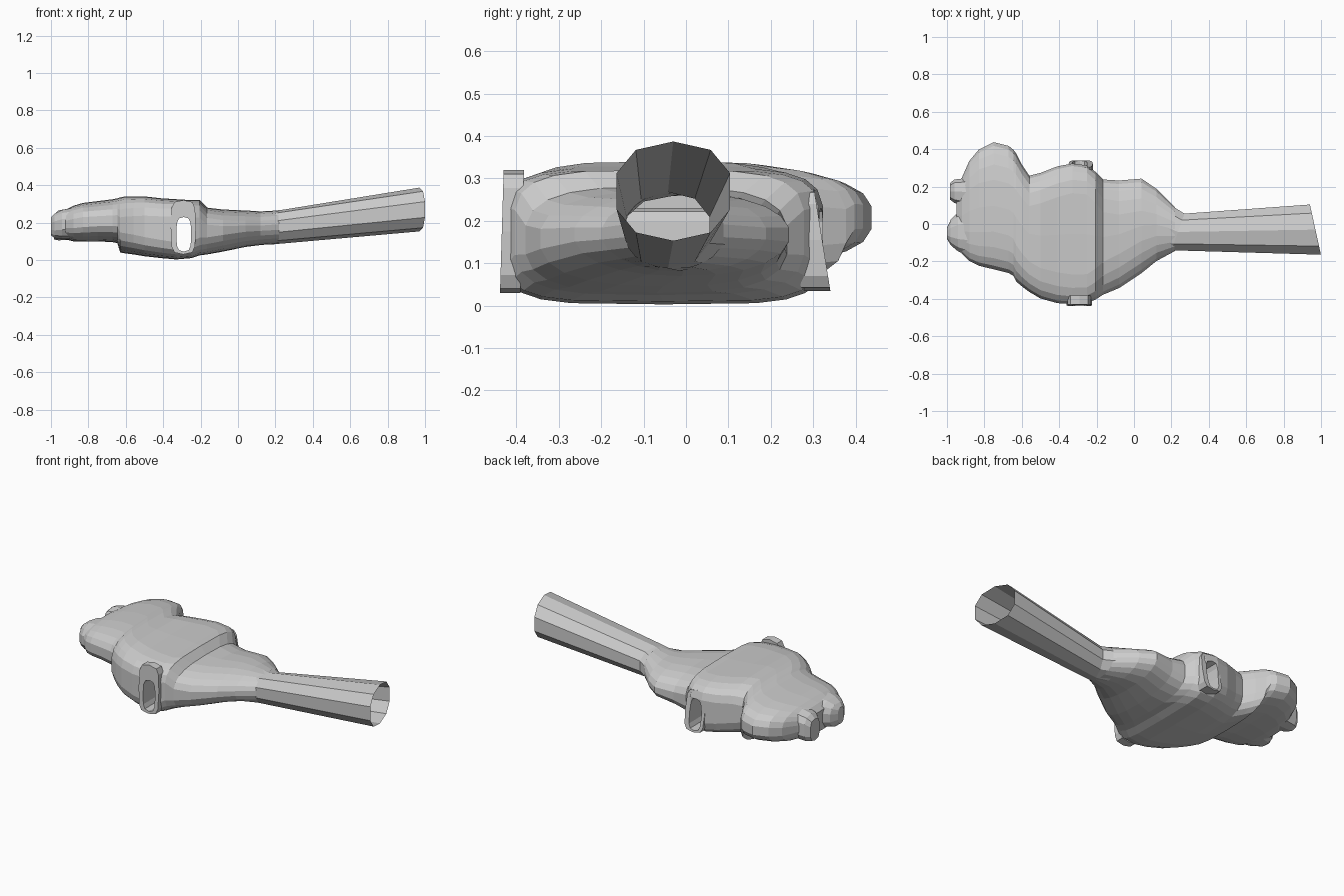
import bpy, bmesh
from math import cos, sin, pi

if "Cube" in bpy.data.objects:
    bpy.data.objects.remove(bpy.data.objects["Cube"])


def mesh_object(name, rings, cap_start=True, cap_end=True, close=False):
    """Skin a list of equal-length point rings into a flat-shaded object."""
    bm = bmesh.new()
    vs = [[bm.verts.new(p) for p in r] for r in rings]
    n = len(rings[0])
    pairs = list(zip(vs, vs[1:])) + ([(vs[-1], vs[0])] if close else [])
    for a, b in pairs:
        for i in range(n):
            j = (i + 1) % n
            bm.faces.new((a[i], a[j], b[j], b[i]))
    if cap_start:
        bm.faces.new(vs[0][::-1])
    if cap_end:
        bm.faces.new(vs[-1])
    bmesh.ops.recalc_face_normals(bm, faces=bm.faces)
    me = bpy.data.meshes.new(name)
    bm.to_mesh(me)
    bm.free()
    ob = bpy.data.objects.new(name, me)
    bpy.context.collection.objects.link(ob)
    return ob


def squircle(a0, a1, b0, b1, power, sides, turn=0.0):
    """Rounded-box outline between a0..a1 and b0..b1."""
    pts = []
    for i in range(sides):
        t = 2 * pi * i / sides + turn
        c, s = cos(t), sin(t)
        u = abs(c) ** (2 / power) * (1 if c > 0 else -1)
        v = abs(s) ** (2 / power) * (1 if s > 0 else -1)
        pts.append(((a0 + a1) / 2 + u * (a1 - a0) / 2,
                    (b0 + b1) / 2 + v * (b1 - b0) / 2))
    return pts


def section(x, y0, y1, z0, z1, power, sides=22, slant=0.0):
    pts = squircle(y0, y1, z0, z1, power, sides, pi / sides)
    mid = (y0 + y1) / 2
    return [(x + slant * (y - mid), y, z) for y, z in pts]


# Lumpy body: x, y range, z range, squareness
body_sections = [
    (-0.95, -0.10, 0.20, 0.12, 0.24, 2.6),
    (-0.92, -0.16, 0.25, 0.11, 0.27, 2.8),
    (-0.88, -0.20, 0.34, 0.10, 0.29, 2.9),
    (-0.83, -0.225, 0.40, 0.10, 0.305, 2.9),
    (-0.75, -0.245, 0.44, 0.10, 0.315, 2.8),
    (-0.67, -0.265, 0.42, 0.095, 0.325, 2.8),
    (-0.645, -0.28, 0.40, 0.09, 0.33, 2.8),
    (-0.63, -0.31, 0.38, 0.04, 0.335, 3.0),
    (-0.60, -0.335, 0.32, 0.035, 0.34, 3.2),
    (-0.56, -0.365, 0.26, 0.03, 0.34, 3.4),
    (-0.50, -0.40, 0.275, 0.02, 0.34, 3.8),
    (-0.41, -0.425, 0.31, 0.01, 0.33, 4.2),
    (-0.33, -0.43, 0.325, 0.003, 0.325, 4.6),
    (-0.25, -0.425, 0.315, 0.01, 0.32, 4.6),
    (-0.205, -0.405, 0.28, 0.025, 0.32, 3.8),
    (-0.165, -0.38, 0.24, 0.03, 0.28, 3.0),
    (-0.08, -0.345, 0.235, 0.045, 0.27, 2.5),
    (0.04, -0.265, 0.245, 0.07, 0.265, 2.2),
    (0.12, -0.20, 0.19, 0.08, 0.26, 2.1),
    (0.22, -0.145, 0.09, 0.088, 0.265, 2.2),
]
body = mesh_object("lumpy_body", [section(*s) for s in body_sections])

# Tunnel through the body from front to back
hole = squircle(-0.33, -0.25, 0.045, 0.23, 3.2, 12)
cutter = mesh_object("tunnel_cutter", [[(x, y, z) for x, z in hole] for y in (-0.6, 0.6)])
cutter.hide_render = True
cut = body.modifiers.new("tunnel", 'BOOLEAN')
cut.operation = 'DIFFERENCE'
cut.solver = 'EXACT'
cut.object = cutter
bpy.context.view_layer.objects.active = body
bpy.ops.object.modifier_apply(modifier=cut.name)
bpy.data.objects.remove(cutter)

# Open the neck end so the tube looks into the body
bm = bmesh.new()
bm.from_mesh(body.data)
ends = [f for f in bm.faces if all(v.co.x > 0.215 for v in f.verts)]
bmesh.ops.delete(bm, geom=ends, context='FACES')
bm.to_mesh(body.data)
bm.free()


# Raised rims around both tunnel mouths, leaning inward toward the top
def rim(name, inner, outer, lean, frame):
    def ring(y, outline):
        return [(x, y - lean * (z - 0.05), z) for x, z in outline]
    mesh_object(name, [ring(inner, frame), ring(outer, frame),
                       ring(outer, hole), ring(inner, hole)],
                cap_start=False, cap_end=False, close=True)


rim("front_rim", -0.39, -0.438, -0.03, squircle(-0.36, -0.225, 0.03, 0.32, 4, 12))
rim("back_rim", 0.27, 0.338, 0.16, squircle(-0.35, -0.22, 0.035, 0.275, 4, 12))

# End lumps beyond the rounded lobe
mesh_object("end_lump", [
    section(-0.86, -0.18, 0.10, 0.11, 0.285, 2.6, 12),
    section(-0.94, -0.15, 0.065, 0.11, 0.27, 2.6, 12),
    section(-0.98, -0.115, 0.025, 0.115, 0.25, 2.6, 12),
    section(-1.00, -0.08, -0.02, 0.13, 0.23, 2.6, 12)])
mesh_object("end_block", [
    section(-0.88, 0.09, 0.25, 0.11, 0.28, 3, 10),
    section(-0.96, 0.11, 0.24, 0.105, 0.265, 3, 10),
    section(-0.985, 0.13, 0.22, 0.11, 0.24, 3, 10)])

# Long open tube, widening and rising to a slanted mouth
mesh_object("open_tube", [
    section(0.17, -0.155, 0.125, 0.082, 0.262, 2.1, 10),
    section(0.235, -0.145, 0.06, 0.088, 0.268, 2.2, 10, 0.35),
    section(0.97, -0.17, 0.11, 0.153, 0.387, 2.3, 10, -0.22)],
    cap_start=False, cap_end=False)
